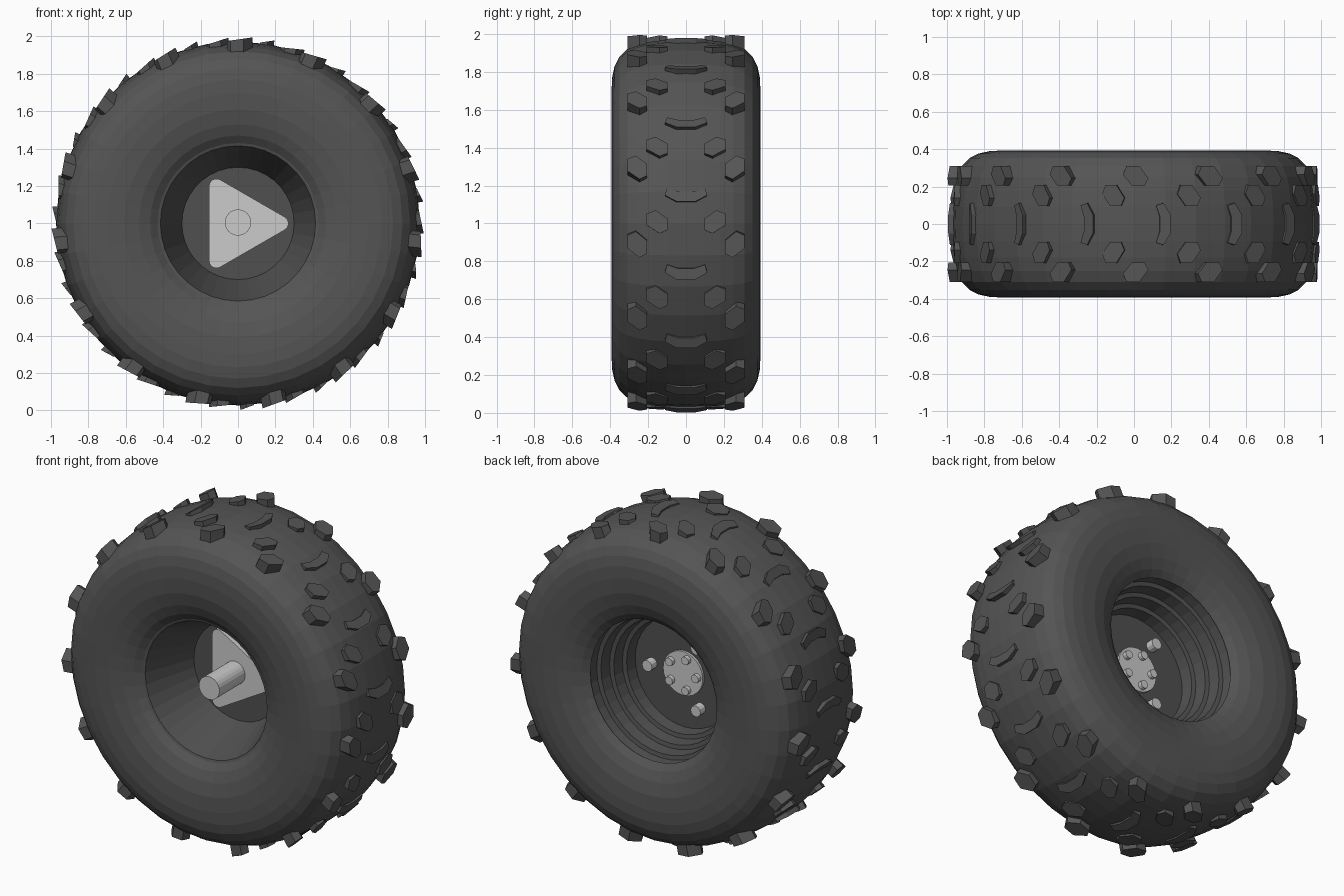
import bpy, bmesh
from math import sin, cos, pi, radians
from mathutils import Vector

if "Cube" in bpy.data.objects:
    bpy.data.objects.remove(bpy.data.objects["Cube"])

CENTRE_Z = 1.0


def material(name, v):
    m = bpy.data.materials.new(name)
    m.diffuse_color = (v, v, v, 1)
    m.use_nodes = True
    m.node_tree.nodes["Principled BSDF"].inputs["Base Color"].default_value = m.diffuse_color
    return m


dark = material("dark_rubber", 0.09)
rim_grey = material("dark_rim", 0.08)


def finish(bm, name, mat=None):
    bmesh.ops.recalc_face_normals(bm, faces=bm.faces)
    me = bpy.data.meshes.new(name)
    bm.to_mesh(me)
    bm.free()
    ob = bpy.data.objects.new(name, me)
    ob.location.z = CENTRE_Z
    bpy.context.collection.objects.link(ob)
    if mat:
        me.materials.append(mat)
    return ob


def lathe(name, profile, mat, seg=36):
    """Spin (radius, y) points round the y axle."""
    bm = bmesh.new()
    rings = []
    for r, y in profile:
        if r == 0:
            rings.append([bm.verts.new((0, y, 0))] * seg)
        else:
            rings.append([bm.verts.new((r * cos(2 * pi * i / seg), y, r * sin(2 * pi * i / seg)))
                          for i in range(seg)])
    for a, b in zip(rings, rings[1:]):
        for i in range(seg):
            j = (i + 1) % seg
            quad = list(dict.fromkeys((a[i], a[j], b[j], b[i])))
            bm.faces.new(quad)
    return finish(bm, name, mat)


def prism(bm, bottom, top):
    lo = [bm.verts.new(p) for p in bottom]
    hi = [bm.verts.new(p) for p in top]
    n = len(lo)
    bm.faces.new(lo)
    bm.faces.new(hi)
    for i in range(n):
        j = (i + 1) % n
        bm.faces.new((lo[i], lo[j], hi[j], hi[i]))


def plate(bm, outline, y0, y1):
    prism(bm, [(x, y0, z) for x, z in outline], [(x, y1, z) for x, z in outline])


def circle(x, z, r, n=16):
    return [(x + r * cos(2 * pi * i / n), z + r * sin(2 * pi * i / n)) for i in range(n)]


# Tyre carcass
half = [(0.43, 0.315), (0.47, 0.345), (0.53, 0.37), (0.61, 0.388), (0.70, 0.393), (0.77, 0.39),
        (0.83, 0.377), (0.88, 0.352), (0.92, 0.31), (0.945, 0.25), (0.96, 0.18), (0.97, 0.09)]
tyre = [(0.415, -0.31)] + [(r, -y) for r, y in half] + [(0.973, 0)] + half[::-1] + [(0.45, 0.31)]
lathe("tyre", tyre, dark)

# Rim: front cone, centre disc, stepped back well
lathe("rim", [(0, 0), (0.3, 0), (0.415, -0.31)], rim_grey)
lathe("rim_back", [(0.45, 0.31), (0.44, 0.24), (0.415, 0.235), (0.405, 0.165), (0.38, 0.16),
                   (0.37, 0.09), (0.345, 0.085), (0.335, 0.015), (0, 0.015)], rim_grey)

# Tread lugs: outlines as (along tread, across tread)
side_lug = [(0.02, -0.05), (0.068, 0.01), (0.048, 0.055), (-0.02, 0.055), (-0.068, -0.01), (-0.048, -0.05)]
centre_lug = [(-0.045, -0.05), (-0.045, 0.05), (-0.01, 0.112), (0.03, 0.10),
              (0.01, 0.04), (0.01, -0.04), (0.03, -0.10), (-0.01, -0.112)]


def lug_row(name, outline, y, start, r_in, r_out, slope, mirror):
    bm = bmesh.new()
    for k in range(15):
        a = radians(start + 24 * k)
        out = Vector((cos(a), 0, sin(a)))
        along = Vector((-sin(a), 0, cos(a)))
        for s in ((1, -1) if mirror else (1,)):
            foot = [along * t + Vector((0, s * (y + w), 0)) for t, w in outline]
            prism(bm, [p + out * r_in for p in foot],
                  [p + out * (r_out - slope * t) for p, (t, w) in zip(foot, outline)])
    finish(bm, name, dark)


lug_row("outer_lugs", side_lug, 0.255, -6.5, 0.87, 0.985, 0.15, True)
lug_row("inner_lugs", [(t * 0.9, w * 1.05) for t, w in side_lug], 0.15, 0.5, 0.92, 0.98, 0.2, True)
lug_row("centre_lugs", centre_lug, 0, 9.3, 0.93, 0.983, 0.3, False)

# Axle plate: rounded triangle
bm = bmesh.new()
tri = []
for k in range(3):
    c = 2 * pi * k / 3
    for i in range(7):
        a = c - pi / 3 + 2 * pi / 3 * i / 6
        tri.append((0.23 * cos(c) + 0.04 * cos(a), 0.23 * sin(c) + 0.04 * sin(a)))
plate(bm, tri, -0.03, 0.0)
finish(bm, "axle_plate")

# Axle shaft
bm = bmesh.new()
plate(bm, circle(0, 0.005, 0.07, 24), -0.28, -0.02)
finish(bm, "axle_shaft")

# Back hub flange with five nuts
bm = bmesh.new()
plate(bm, circle(0, 0, 0.135, 24), 0.01, 0.03)
finish(bm, "hub_flange")
bm = bmesh.new()
for k in range(5):
    a = radians(36 + 72 * k)
    plate(bm, circle(0.098 * cos(a), 0.098 * sin(a), 0.025, 12), 0.025, 0.055)
finish(bm, "hub_nuts")

# Three pins through the plate
bm = bmesh.new()
for k in range(3):
    a = 2 * pi * k / 3
    plate(bm, circle(0.22 * cos(a), 0.22 * sin(a), 0.034, 12), 0.0, 0.065)
finish(bm, "plate_pins")
